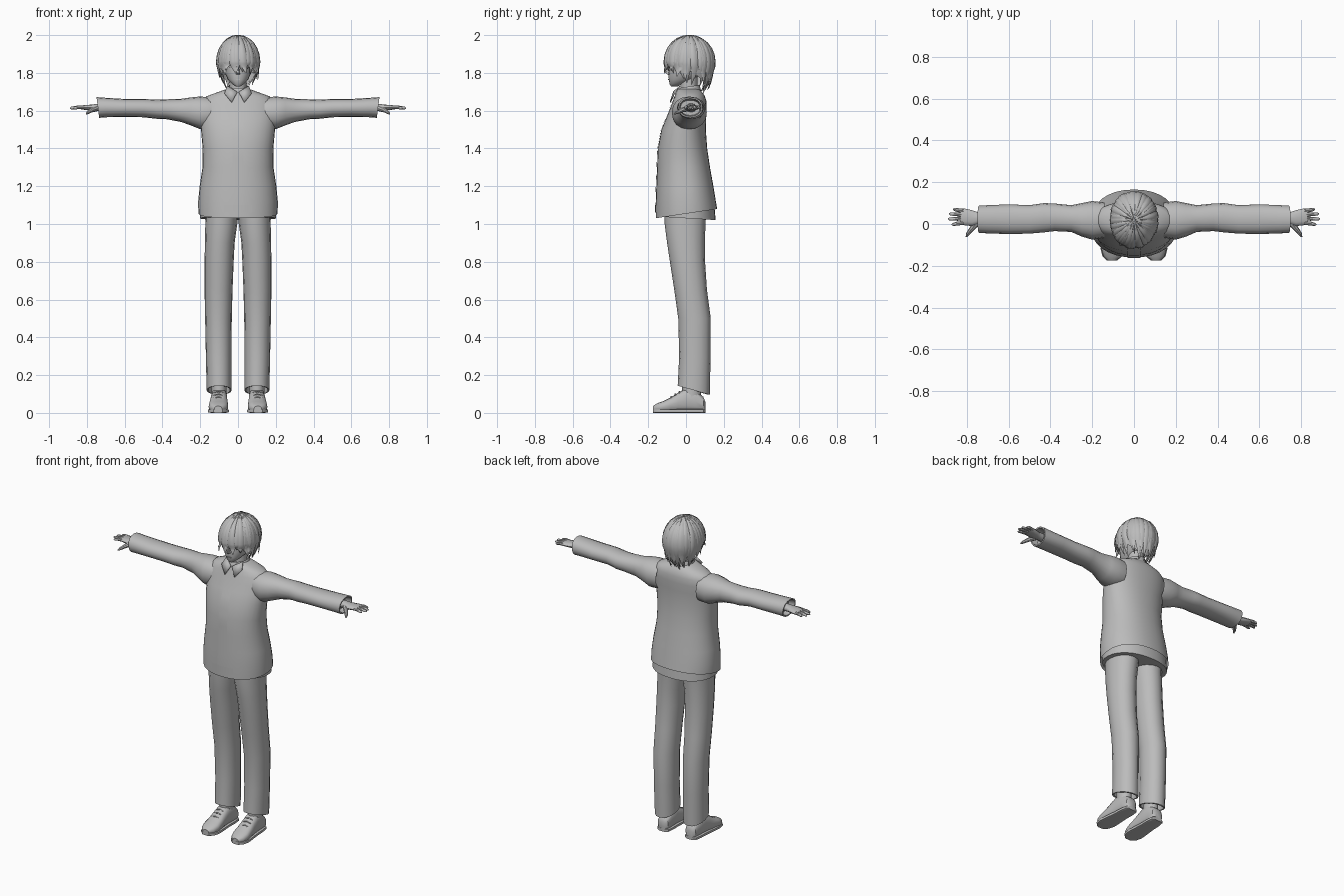
import bpy, bmesh, math, random
from mathutils import Vector as V

if "Cube" in bpy.data.objects:
    bpy.data.objects.remove(bpy.data.objects["Cube"])

random.seed(4)
GREY = bpy.data.materials.new("plain grey")
GREY.diffuse_color = (0.5, 0.5, 0.5, 1)
GREY.use_nodes = True
GREY.node_tree.nodes["Principled BSDF"].inputs["Base Color"].default_value = GREY.diffuse_color


def make(name, strips, mirror=False, closed=True, thick=0, angle=40):
    """Skin each strip of rings; a strip is (rings, cap_start, cap_end)."""
    bm = bmesh.new()
    for rings, cap0, cap1 in strips:
        rows = [[bm.verts.new(p) for p in r] for r in rings]
        n = len(rows[0])
        for a, b in zip(rows, rows[1:]):
            for i in range(n if closed else n - 1):
                j = (i + 1) % n
                bm.faces.new((a[i], a[j], b[j], b[i]))
        if cap0:
            bm.faces.new(rows[0][::-1])
        if cap1:
            bm.faces.new(rows[-1])
    bmesh.ops.recalc_face_normals(bm, faces=bm.faces)
    me = bpy.data.meshes.new(name)
    bm.to_mesh(me)
    bm.free()
    me.materials.append(GREY)
    ob = bpy.data.objects.new(name, me)
    bpy.context.collection.objects.link(ob)
    bpy.ops.object.select_all(action='DESELECT')
    ob.select_set(True)
    bpy.context.view_layer.objects.active = ob
    bpy.ops.object.shade_smooth_by_angle(angle=math.radians(angle))
    if thick:
        ob.modifiers.new("thickness", 'SOLIDIFY').thickness = thick
    if mirror:
        ob.modifiers.new("mirror", 'MIRROR')
    return ob


def ring(c, u, v, n=16, p=2.0):
    """Superellipse around c with half axes u and v."""
    out = []
    for i in range(n):
        a = 2 * math.pi * i / n
        ca, sa = math.cos(a), math.sin(a)
        out.append(V(c) + V(u) * math.copysign(abs(ca) ** (2 / p), ca)
                   + V(v) * math.copysign(abs(sa) ** (2 / p), sa))
    return out


def flat_ring(z, x0, x1, y0, y1, n=16, p=2.0, tilt=0):
    """Horizontal section from its extents; tilt raises z with y."""
    yc = (y0 + y1) / 2
    r = ring(((x0 + x1) / 2, yc, z), ((x1 - x0) / 2, 0, 0), (0, (y1 - y0) / 2, 0), n, p)
    return [q + V((0, 0, tilt * (q.y - yc))) for q in r]


def side_ring(x, z1, z0, y0, y1, n=16, p=2.2):
    """Section across an arm from its extents."""
    return ring((x, (y0 + y1) / 2, (z0 + z1) / 2), (0, (y1 - y0) / 2, 0), (0, 0, (z1 - z0) / 2), n, p)


def tube(pts, radii, n=8):
    rings = []
    for i, q in enumerate(pts):
        d = (V(pts[min(i + 1, len(pts) - 1)]) - V(pts[max(i - 1, 0)])).normalized()
        u = d.cross(V((0, 0, 1))).normalized()
        rings.append(ring(q, u * radii[i], u.cross(d) * radii[i], n))
    return rings, True, True


# Jacket body: z, half width, front y, back y
BODY = [(1.055, .21, -.16, .165), (1.12, .211, -.16, .158), (1.2, .203, -.157, .145),
        (1.3, .188, -.153, .127), (1.4, .187, -.149, .112), (1.5, .196, -.13, .105),
        (1.56, .2, -.105, .107), (1.61, .2, -.085, .109), (1.65, .193, -.07, .108),
        (1.677, .165, -.06, .1), (1.695, .115, -.054, .088), (1.715, .06, -.045, .07)]
P = 2.2
make("jacket_body", [([flat_ring(z, -w, w, a, b, 32, P, .15 if i == 0 else 0)
                       for i, (z, w, a, b) in enumerate(BODY)], False, True)])


def front(x, z, off=.003):
    """Point on the jacket front."""
    for lo, hi in zip(BODY, BODY[1:]):
        if lo[0] <= z <= hi[0]:
            t = (z - lo[0]) / (hi[0] - lo[0])
            w, a, b = (lo[k] + t * (hi[k] - lo[k]) for k in (1, 2, 3))
            return V((x, (a + b) / 2 - (b - a) / 2 * (1 - abs(x / w) ** P) ** (1 / P) - off, z))


# Front placket and lower facing
def front_panel(name, w, z0, z1, off):
    rows = [[front(w * (k / 3 - 1), z0 + (z1 - z0) * i / 16, off) for k in range(7)] for i in range(17)]
    make(name, [(rows, False, False)], closed=False)

front_panel("front_placket", .03, 1.1, 1.67, .003)
front_panel("lower_facing", .075, 1.06, 1.1, .003)

# Shirt hem below the jacket
make("shirt_hem", [([flat_ring(1.03, -.2, .2, -.145, .157, 32, P, -.06),
                     flat_ring(1.12, -.2, .2, -.145, .148, 32, P)], True, True)])

# Sleeves: x, top z, bottom z, front y, back y
SLEEVE = [(.14, 1.67, 1.505, -.065, .103), (.2, 1.675, 1.502, -.075, .11), (.25, 1.67, 1.522, -.06, .1),
          (.3, 1.663, 1.54, -.038, .09), (.38, 1.66, 1.555, -.034, .098), (.43, 1.658, 1.557, -.04, .1),
          (.5, 1.662, 1.565, -.046, .09), (.6, 1.662, 1.567, -.048, .094), (.7, 1.668, 1.565, -.045, .09),
          (.742, 1.672, 1.562, -.042, .088), (.742, 1.664, 1.57, -.034, .08), (.7, 1.655, 1.575, -.03, .075)]
sleeve = [side_ring(*s) for s in SLEEVE]
for r in sleeve[-3:-1]:
    for q in r:
        q.x += .13 * (q.z - 1.617)
make("sleeves", [(sleeve, False, True)], mirror=True)

# Hands: palm, four fingers and thumb
palm = [side_ring(*s, n=12) for s in [(.68, 1.64, 1.59, .0, .055), (.745, 1.636, 1.598, .0, .056),
                                     (.775, 1.632, 1.6, -.01, .066), (.81, 1.63, 1.604, -.006, .074),
                                     (.83, 1.626, 1.607, -.002, .072)]]
hand = [(palm, True, True)]
for y, yt, xt in [(.006, -.002, .872), (.026, .024, .89), (.045, .048, .885), (.063, .07, .866)]:
    hand.append(tube([(.815, y, 1.617), (.845, (y + yt) / 2, 1.618), (xt - .008, yt, 1.614), (xt, yt, 1.612)],
                     [.0095, .0095, .0075, .003]))
hand.append(tube([(.75, .008, 1.612), (.775, -.022, 1.603), (.795, -.047, 1.59), (.803, -.062, 1.583)],
                 [.016, .0125, .009, .003]))
make("hands", hand, mirror=True)

# Trouser legs: z, inner x, outer x, front y, back y
LEG = [(1.1, .0, .17, -.115, .11), (1.0, .004, .173, -.113, .103), (.9, .018, .175, -.1, .1),
       (.8, .023, .177, -.085, .101), (.65, .029, .177, -.062, .111), (.5, .033, .174, -.041, .131),
       (.3, .034, .17, -.036, .13), (.12, .034, .166, -.044, .126)]
leg = [flat_ring(*s, n=16, p=2.1, tilt=-.28 if s[0] < .2 else 0) for s in LEG]
leg.append([q + (V((.1, .04, q.z)) - q) * .12 for q in leg[-1]])
leg.append([q + V((0, 0, .05)) for q in leg[-1]])
make("trouser_legs", [(leg, True, True)], mirror=True)

# Ankles
make("ankles", [([flat_ring(z, .06, .14, -.02, .08, 12) for z in (.07, .2)], True, True)], mirror=True)

# Shoes: y, half width, top z
SHOE = [(.102, .022, .06), (.092, .036, .085), (.05, .042, .12), (.0, .043, .13), (-.04, .046, .108),
        (-.08, .05, .082), (-.12, .052, .062), (-.155, .042, .05), (-.175, .02, .036)]

def shoe_rings(grow, top=None):
    return [ring((.1 - .03 * y, y * (1 + grow), (top or z) / 2 + .002), (w + grow, 0, 0),
                 (0, 0, (top or z) / 2 - .002), 16, 5 if top else 2.6) for y, w, z in SHOE]

make("shoe_uppers", [(shoe_rings(0), True, True)], mirror=True)
sole = shoe_rings(.004, .024)
for r in sole:
    for q in r:
        q.z = max(0, q.z - .004)
make("shoe_soles", [(sole, True, True)], mirror=True)

# Shoe laces
make("shoe_laces", [tube([(.078, y, z - .008), (.103, y, z), (.128, y, z - .008)], [.004] * 3, 6)
                    for y, z in [(-.035, .113), (-.057, .1), (-.079, .085)]], mirror=True)

# Neck and collar
make("neck", [([flat_ring(z, -.044, .044, -.03, .06) for z in (1.66, 1.8)], True, True)])
make("collar_band", [([flat_ring(1.69, -.07, .07, -.055, .082, tilt=.1),
                       flat_ring(1.728, -.056, .056, -.04, .072, tilt=.15),
                       flat_ring(1.72, -.048, .048, -.034, .066, tilt=.15)], False, False)])
make("collar_points", [([[(.004, -.068, 1.70), (.058, -.035, 1.732)],
                         [(.034, -.086, 1.645), (.072, -.064, 1.692)]], False, False)],
     mirror=True, closed=False, thick=.006)

# Head: z, half width, front y, back y
HEAD = [(1.728, .012, -.078, -.045), (1.74, .03, -.087, -.02), (1.765, .054, -.091, .04), (1.8, .07, -.093, .09),
        (1.84, .079, -.09, .112), (1.9, .08, -.087, .115), (1.945, .06, -.055, .09), (1.97, .03, -.02, .06)]
make("head", [([flat_ring(z, -w, w, a, b, 20, 2.2) for z, w, a, b in HEAD], True, True)])
make("nose", [([flat_ring(1.792, -.011, .011, -.102, -.08, 6), flat_ring(1.8, -.009, .009, -.11, -.08, 6),
                flat_ring(1.845, -.004, .004, -.094, -.08, 6)], True, True)])
make("ears", [([ring((x, .015, 1.825), (0, .02 * k, 0), (0, .008 * k, .03 * k), 10)
                for x, k in ((.07, .7), (.086, 1), (.092, .6))], True, True)], mirror=True)

# Eyes, brows and mouth as thin slivers
def sliver(name, x, y, z, w, h, mirror=True):
    make(name, [([ring((x, y + d + .0, z), (w, .35 * w if mirror else 0, 0), (0, 0, h), 10)
                  for d in (-.004, .004)], True, True)], mirror=mirror)

sliver("eyes", .034, -.084, 1.832, .016, .007)
sliver("brows", .035, -.083, 1.853, .018, .002)
sliver("mouth", 0, -.0915, 1.765, .016, .002, False)


# Hair envelope: direction a, progress u from crown to tip, tip height
def hair_point(a, u, tip, k):
    if u < .55:
        t = u / .55 * math.pi / 2
        s, z = math.sin(t), 1.86 + .14 * math.cos(t) * k
    else:
        z = 1.86 - (u - .55) / .45 * (1.86 - tip)
        s = 1 - .35 * ((1.86 - z) / .14) ** 2
    return V((.114 * s * k * math.cos(a), .02 + .136 * s * k * math.sin(a), z))


# Hair cap under the locks
cap = []
for i in range(11):
    u = .04 + .96 * i / 10
    cap.append([hair_point(a, u, 1.815 - .085 * math.sin(a), .92)
                for a in (2 * math.pi * j / 28 for j in range(28))])
make("hair_cap", [(cap, True, False)])

# Hair locks sweeping from the crown
locks = []
COUNT = 46
for j in range(COUNT):
    a0 = 2 * math.pi * (j + random.uniform(-.3, .3)) / COUNT
    tip = 1.76 - .055 * math.sin(a0) + random.uniform(-.02, .022)
    k, sweep, flick = random.uniform(.93, .975), random.uniform(-.22, .22), random.uniform(-.01, .022)
    rings = []
    for i in range(12):
        u = i / 11
        a = a0 + sweep * u * u
        c = hair_point(a, max(u, .02), tip, k)
        flat = V((math.cos(a), math.sin(a), 0))
        c += flat * flick * max(0, (u - .75) / .25)
        out = (c - V((0, .02, min(c.z, 1.86)))).normalized()
        w = .004 + .017 * math.sin(math.pi * min(u / .55, 1) / 2)
        w *= 1 if u < .6 else max(.05, 1 - ((u - .6) / .4) ** 1.5)
        side = V((-math.sin(a), math.cos(a), 0))
        rings.append(ring(c, side * w, out * min(.009, .005 + w * .25) * (1 if u < .7 else 1.3 - u), 6))
    locks.append((rings, True, True))
make("hair_locks", locks, angle=50)
